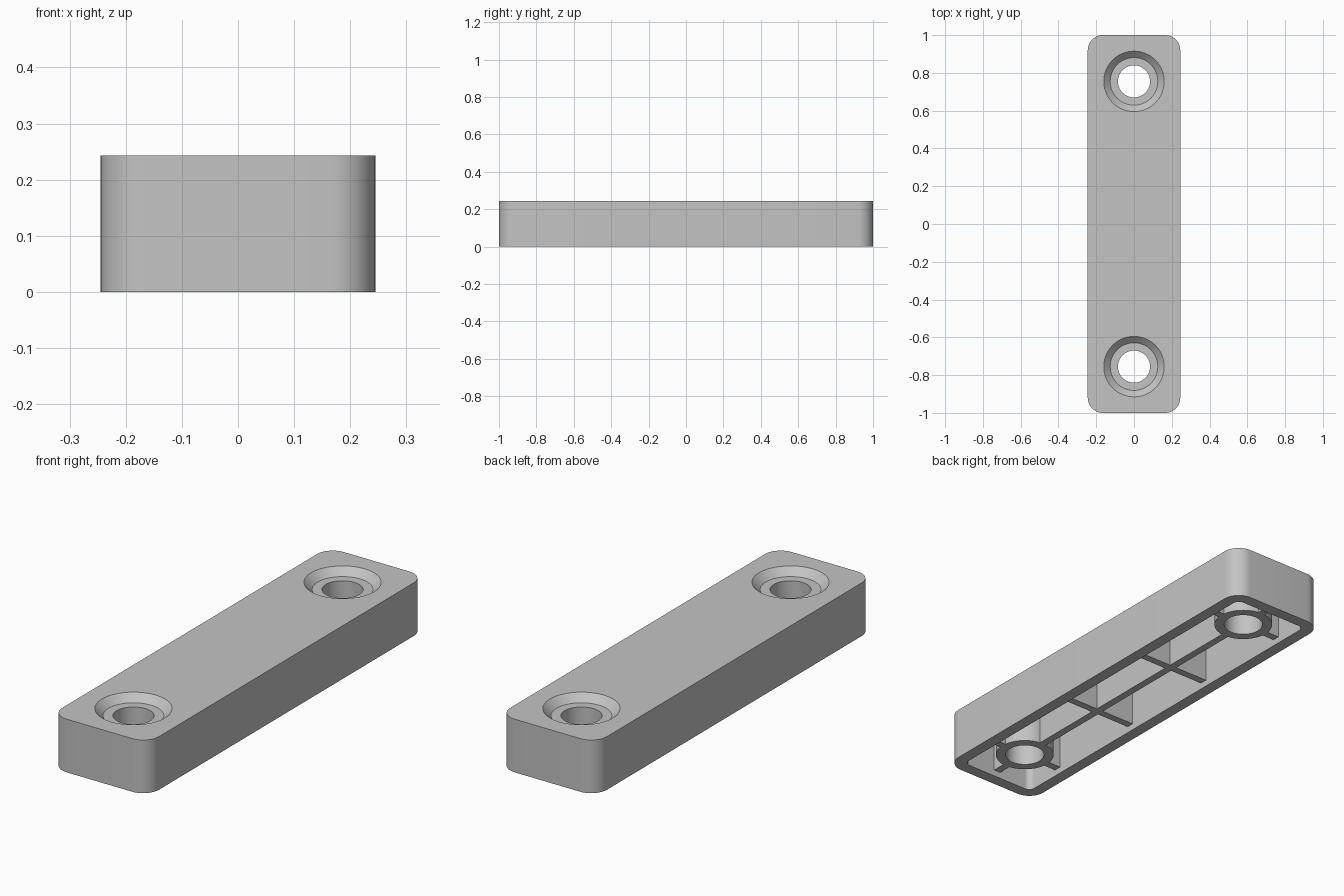
import bpy, bmesh, math

if "Cube" in bpy.data.objects:
    bpy.data.objects.remove(bpy.data.objects["Cube"])

H = 0.243            # overall height
WALL = 0.055         # shell thickness
CEIL = 0.19          # ceiling of the hollow underside
RECESS = 0.03        # ribs and bosses sit slightly above the rim
HOLE_Y = 0.755

grey = bpy.data.materials.new("light_grey")
grey.diffuse_color = (0.55, 0.55, 0.55, 1)
grey.use_nodes = True
grey.node_tree.nodes["Principled BSDF"].inputs["Base Color"].default_value = grey.diffuse_color


def make_object(name, bm):
    bmesh.ops.recalc_face_normals(bm, faces=bm.faces)
    me = bpy.data.meshes.new(name)
    bm.to_mesh(me)
    bm.free()
    me.materials.append(grey)
    ob = bpy.data.objects.new(name, me)
    bpy.context.collection.objects.link(ob)
    return ob


def rounded_block(name, hx, hy, r, z0, z1, seg=12):
    bm = bmesh.new()
    pts = []
    for k, (sx, sy) in enumerate([(1, 1), (-1, 1), (-1, -1), (1, -1)]):
        for i in range(seg + 1):
            a = (k + i / seg) * math.pi / 2
            pts.append((sx * (hx - r) + r * math.cos(a), sy * (hy - r) + r * math.sin(a)))
    lo = [bm.verts.new((x, y, z0)) for x, y in pts]
    hi = [bm.verts.new((x, y, z1)) for x, y in pts]
    n = len(pts)
    bm.faces.new(lo[::-1])
    bm.faces.new(hi)
    for i in range(n):
        j = (i + 1) % n
        bm.faces.new((lo[i], lo[j], hi[j], hi[i]))
    return make_object(name, bm)


def lathe(name, profile, y, seg=64):
    # solid of revolution from (radius, z) points, capped at both ends
    bm = bmesh.new()
    rings = [[bm.verts.new((r * math.cos(2 * math.pi * i / seg),
                            y + r * math.sin(2 * math.pi * i / seg), z))
              for i in range(seg)] for r, z in profile]
    for a, b in zip(rings, rings[1:]):
        for i in range(seg):
            j = (i + 1) % seg
            bm.faces.new((a[i], a[j], b[j], b[i]))
    bm.faces.new(rings[0][::-1])
    bm.faces.new(rings[-1])
    return make_object(name, bm)


def box(name, hx, hy, y, z0, z1):
    bm = bmesh.new()
    bmesh.ops.create_cube(bm, size=1)
    for v in bm.verts:
        v.co = (v.co.x * 2 * hx, y + v.co.y * 2 * hy, z0 + (v.co.z + 0.5) * (z1 - z0))
    return make_object(name, bm)


def combine(target, tool, op):
    mod = target.modifiers.new(op.lower(), 'BOOLEAN')
    mod.operation = op
    mod.solver = 'EXACT'
    mod.object = tool
    bpy.context.view_layer.objects.active = target
    bpy.ops.object.modifier_apply(modifier=mod.name)
    bpy.data.objects.remove(tool)


# Outer block, hollowed from below
body = rounded_block("mounting_bar", 0.245, 1.0, 0.08, 0, H)
combine(body, rounded_block("pocket", 0.245 - WALL, 1 - WALL, 0.03, -0.1, CEIL), 'DIFFERENCE')

# Lengthwise rib and cross ribs
T = 0.0175
combine(body, box("long_rib", T, 0.965, 0, RECESS, 0.205), 'UNION')
for y in (-HOLE_Y, -0.253, 0.253, HOLE_Y):
    combine(body, box("cross_rib", 0.212, T, y, RECESS, 0.2), 'UNION')

# Screw bosses, then countersunk bores through them
for y in (-HOLE_Y, HOLE_Y):
    combine(body, lathe("boss", [(0.128, RECESS), (0.128, 0.215)], y), 'UNION')
for y in (-HOLE_Y, HOLE_Y):
    bore = [(0.085, -0.1), (0.085, 0.21), (0.126, 0.21), (0.16, H), (0.17, H + 0.01)]
    combine(body, lathe("bore", bore, y), 'DIFFERENCE')

# Smooth curved walls, sharp edges
bpy.ops.object.select_all(action='DESELECT')
body.select_set(True)
bpy.context.view_layer.objects.active = body
bpy.ops.object.shade_smooth_by_angle(angle=math.radians(30))
